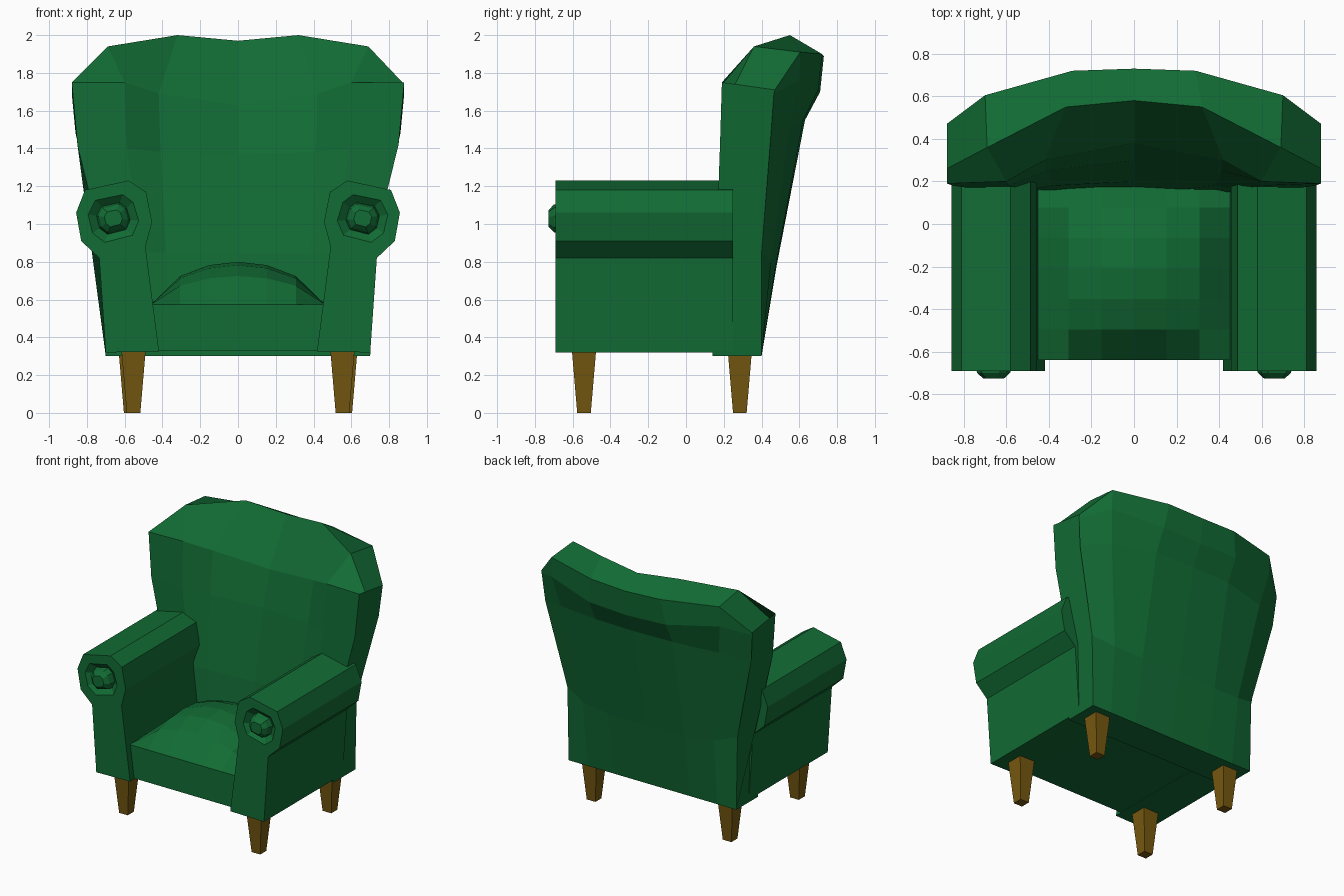
import bpy, bmesh, math
from mathutils import Matrix

if "Cube" in bpy.data.objects:
    bpy.data.objects.remove(bpy.data.objects["Cube"])


def material(name, rgb):
    m = bpy.data.materials.new(name)
    m.diffuse_color = (*rgb, 1)
    m.use_nodes = True
    m.node_tree.nodes["Principled BSDF"].inputs["Base Color"].default_value = m.diffuse_color
    return m


GREEN = material("green upholstery", (0.006, 0.15, 0.035))
WOOD = material("brown wood", (0.18, 0.098, 0.005))


def finish(bm, name, mat):
    bmesh.ops.recalc_face_normals(bm, faces=bm.faces)
    me = bpy.data.meshes.new(name)
    bm.to_mesh(me)
    bm.free()
    me.materials.append(mat)
    ob = bpy.data.objects.new(name, me)
    bpy.context.collection.objects.link(ob)
    return ob


def bridge(bm, a, b, closed=True):
    n = len(a)
    for i in range(n if closed else n - 1):
        j = (i + 1) % n
        bm.faces.new((a[i], a[j], b[j], b[i]))


# rolled arm: octagonal roll over a slab, with a recessed button on the front
ROLL = [(.735, .82), (.83, .91), (.857, 1.06), (.81, 1.18),
        (.58, 1.23), (.487, 1.17), (.455, 1.01), (.49, .88)]
FOOT = [(.418, .325), (.70, .32)]
CX, CZ = .66, 1.03


def arm(side, name):
    bm = bmesh.new()

    def ring(pts, y):
        return [bm.verts.new((side * x, y, z)) for x, z in pts]
    front, back = ring(ROLL + FOOT, -.69), ring(ROLL + FOOT, .25)
    bridge(bm, front, back)
    bm.faces.new(back)
    bm.faces.new((front[0], front[7], front[8], front[9]))
    last = front[:8]
    # flat rim, recess, then the button
    for r, y in ((.135, -.69), (.09, -.655), (.078, -.70), (.048, -.727)):
        pts = []
        for x, z in ROLL:
            a = math.atan2(z - CZ, x - CX)
            pts.append((CX + r * math.cos(a), CZ + r * math.sin(a)))
        new = ring(pts, y)
        bridge(bm, last, new)
        last = new
    bm.faces.new(last)
    finish(bm, name, GREEN)


arm(1, "right_arm")
arm(-1, "left_arm")

# winged backrest: closed side profiles lofted from the middle out to the wing
# order: front bottom, seat, mid, crease, ridge, back top, roll, neck, mid, bottom
PROFILES = [
    [(0, .14, .30), (0, .20, .85), (0, .30, 1.37), (0, .38, 1.63), (0, .58, 1.97),
     (0, .73, 1.89), (0, .71, 1.70), (0, .63, 1.55), (0, .48, .78), (0, .40, .30)],
    [(.37, .14, .30), (.38, .18, .85), (.41, .25, 1.38), (.42, .30, 1.69), (.32, .55, 2.0),
     (.29, .72, 1.90), (.32, .70, 1.71), (.32, .62, 1.55), (.32, .475, .78), (.32, .40, .30)],
    [(.50, .14, .30), (.50, .16, .85), (.59, .18, 1.40), (.60, .20, 1.75), (.69, .36, 1.94),
     (.70, .605, 1.91), (.70, .60, 1.76), (.66, .55, 1.53), (.55, .45, .80), (.54, .40, .30)],
    [(.70, .14, .30), (.71, .16, .85), (.85, .18, 1.42), (.88, .19, 1.75), (.88, .26, 1.74),
     (.88, .47, 1.71), (.88, .465, 1.69), (.86, .45, 1.48), (.71, .40, .85), (.70, .40, .30)],
]
bm = bmesh.new()
cols = [[bm.verts.new((-x, y, z)) for x, y, z in p] for p in PROFILES[:0:-1]]
cols += [[bm.verts.new(c) for c in p] for p in PROFILES]
for a, b in zip(cols, cols[1:]):
    bridge(bm, a, b)
bm.faces.new(cols[0])
bm.faces.new(cols[-1])
finish(bm, "winged_back", GREEN)

# seat: box with a domed cushion top
N = 6
bm = bmesh.new()
grid = []
for j in range(N + 1):
    v = 2 * j / N - 1
    row = []
    for i in range(N + 1):
        u = 2 * i / N - 1
        bulge = (1 - u * u) ** .7 * (1 - v * v) ** .7
        row.append(bm.verts.new((.46 * u, -.21 + .43 * v, .575 + .225 * bulge)))
    grid.append(row)
for a, b in zip(grid, grid[1:]):
    bridge(bm, a, b, closed=False)
rim = (grid[0][:-1] + [r[-1] for r in grid[:-1]]
       + grid[-1][:0:-1] + [r[0] for r in grid[:0:-1]])
low = [bm.verts.new((w.co.x * .94, w.co.y, .33)) for w in rim]
bridge(bm, rim, low)
bm.faces.new(low)
finish(bm, "seat", GREEN)

# tapered square legs
for sx, side in ((1, "right"), (-1, "left")):
    for x, y, end in ((.553, -.54, "front"), (.568, .285, "back")):
        bm = bmesh.new()
        q = math.sqrt(2)
        bmesh.ops.create_cone(
            bm, cap_ends=True, segments=4, radius1=.036 * q, radius2=.064 * q, depth=.33,
            matrix=Matrix.Translation((sx * x, y, .165)) @ Matrix.Rotation(math.pi / 4, 4, 'Z'))
        finish(bm, f"{side}_{end}_leg", WOOD)
